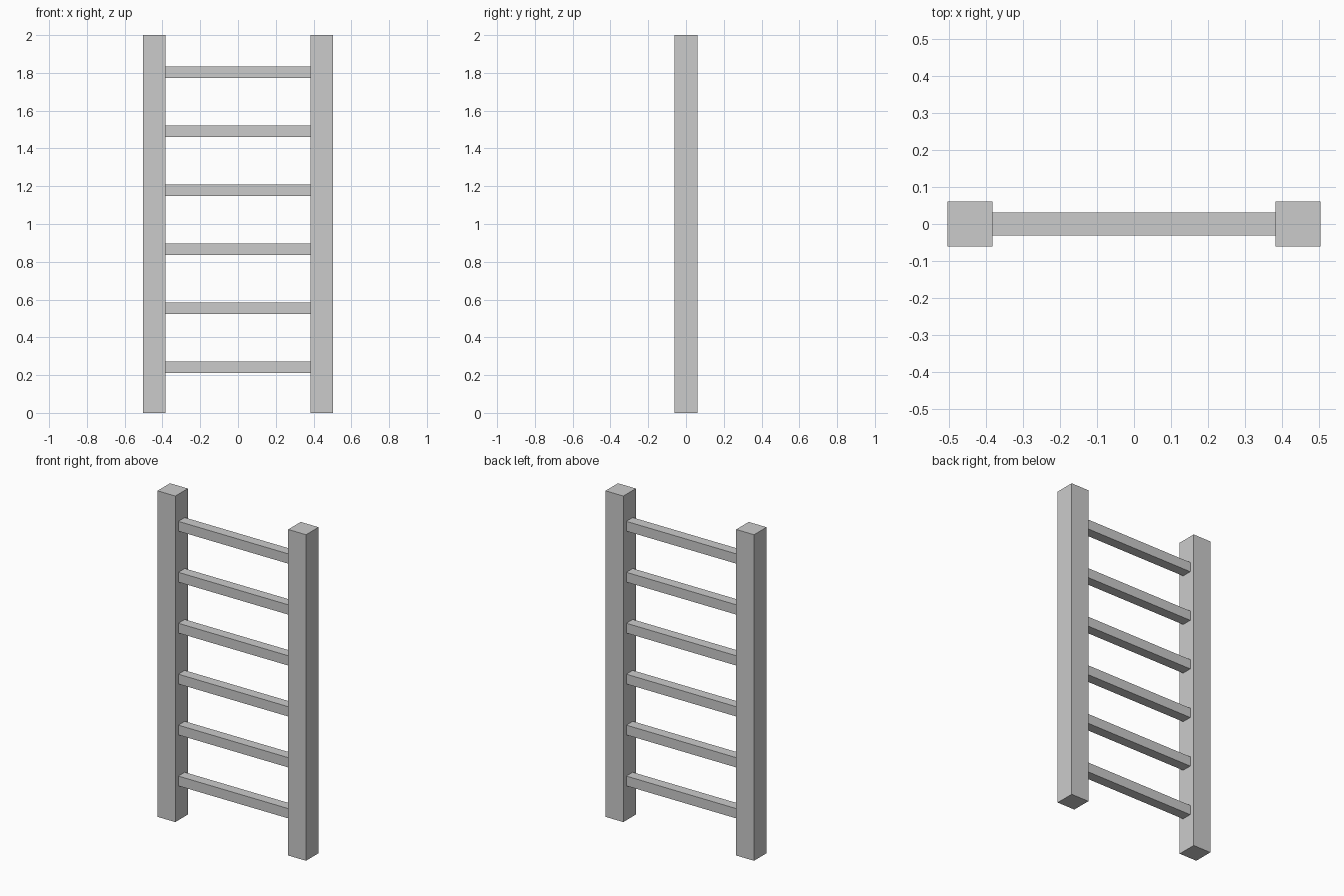
import bpy

if "Cube" in bpy.data.objects:
    bpy.data.objects.remove(bpy.data.objects["Cube"])


def box(name, centre, size):
    bpy.ops.mesh.primitive_cube_add(size=1, location=centre)
    obj = bpy.context.object
    obj.name = name
    obj.scale = size
    bpy.ops.object.transform_apply(location=False, rotation=False, scale=True)
    return obj


HEIGHT = 2.0
POST = 0.121           # square post width
HALF_WIDTH = 0.504     # outer half width of the ladder
INNER = HALF_WIDTH - POST

# Side posts
for side, label in ((-1, "left"), (1, "right")):
    box(f"{label}_post", (side * (HALF_WIDTH - POST / 2), 0, HEIGHT / 2),
        (POST, POST, HEIGHT))

# Evenly spaced rungs butting against the inner post faces
for i in range(6):
    box(f"rung_{i + 1}", (0, 0, 0.241 + i * 0.3125),
        (2 * INNER, 0.062, 0.06))
